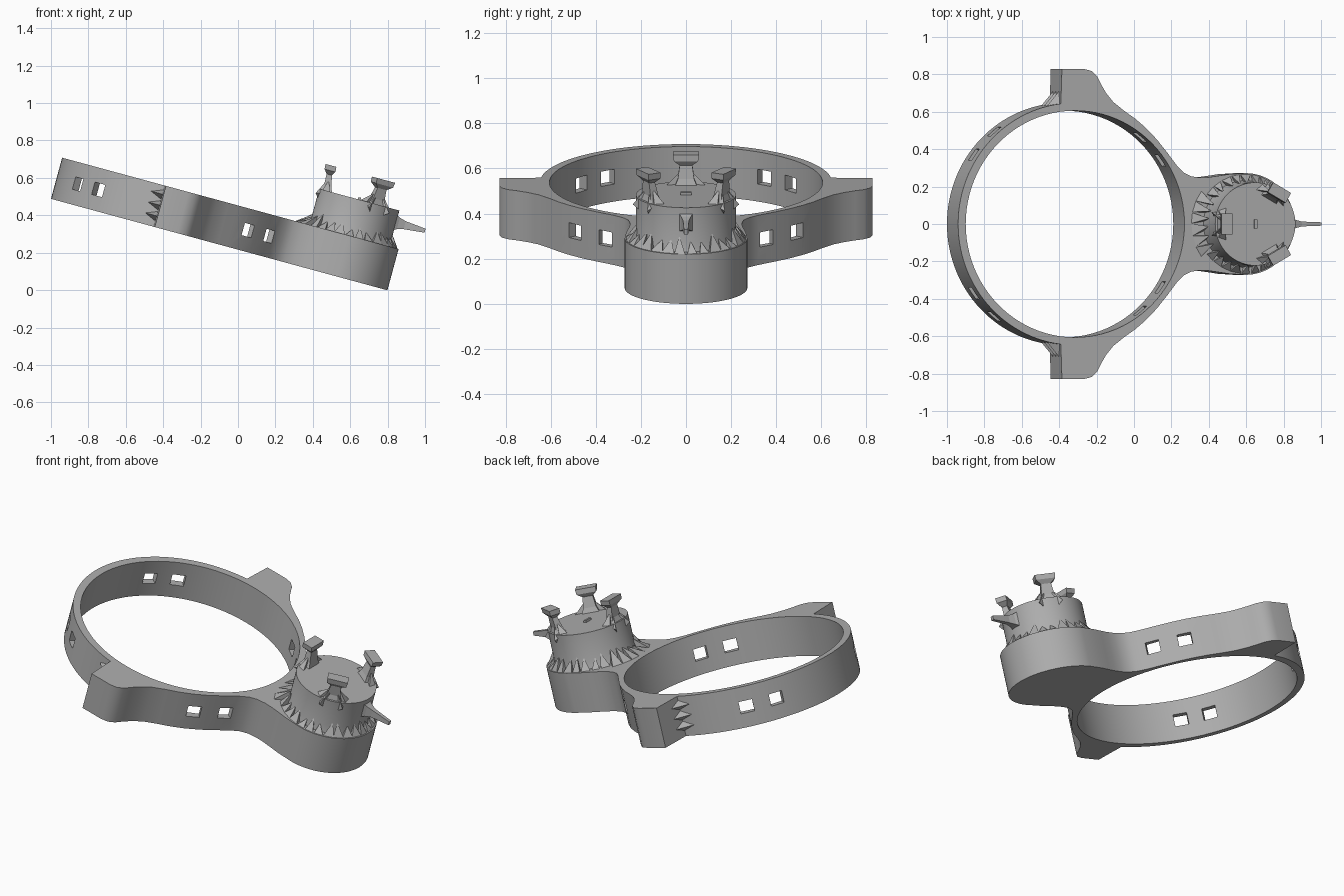
import bpy, bmesh, math, random
from math import cos, sin, radians
from mathutils import Matrix, Vector

cube = bpy.data.objects.get("Cube")
if cube:
    bpy.data.objects.remove(cube, do_unlink=True)
random.seed(4)

# Everything is built flat, then tilted by this matrix
TILT = Matrix.Translation((-1, 0, 0.488)) @ Matrix.Rotation(radians(15.2), 4, 'Y')
RING, INNER, OUTER, BAND = 0.648, 0.606, 0.648, 0.228
CUP, CUP_R, TOWER_R, TOP = 1.592, 0.272, 0.222, 0.428

grey = bpy.data.materials.new("warm grey")
grey.use_nodes = True
colour = (0.42, 0.42, 0.42, 1)
grey.diffuse_color = colour
grey.node_tree.nodes["Principled BSDF"].inputs["Base Color"].default_value = colour


def make(name, bm, matrix=Matrix()):
    bmesh.ops.recalc_face_normals(bm, faces=bm.faces)
    mesh = bpy.data.meshes.new(name)
    bm.to_mesh(mesh)
    bm.free()
    mesh.materials.append(grey)
    ob = bpy.data.objects.new(name, mesh)
    bpy.context.collection.objects.link(ob)
    ob.matrix_world = TILT @ matrix
    return ob


def smooth(ob, angle=30):
    bpy.ops.object.select_all(action='DESELECT')
    ob.select_set(True)
    bpy.context.view_layer.objects.active = ob
    bpy.ops.object.shade_smooth_by_angle(angle=radians(angle))


def bridge(bm, rings):
    """Join closed loops of points into a capped skin."""
    loops = [[bm.verts.new(p) for p in ring] for ring in rings]
    n = len(loops[0])
    for a, b in zip(loops, loops[1:]):
        for i in range(n):
            j = (i + 1) % n
            bm.faces.new((a[i], a[j], b[j], b[i]))
    bm.faces.new(loops[0][::-1])
    bm.faces.new(loops[-1])


def circle(r, z, n=72):
    return [(r * cos(math.tau * i / n), r * sin(math.tau * i / n), z) for i in range(n)]


def loft(name, sections, matrix):
    """Rectangular sections: height, half depth, half width, depth offset."""
    bm = bmesh.new()
    bridge(bm, [[(o - a, -b, h), (o + a, -b, h), (o + a, b, h), (o - a, b, h)]
                for h, a, b, o in sections])
    return make(name, bm, matrix)


def tetra(bm, points):
    v = [bm.verts.new(p) for p in points]
    for f in ((0, 1, 2), (0, 1, 3), (1, 2, 3), (2, 0, 3)):
        bm.faces.new([v[i] for i in f])


def turn(x, degrees):
    return Matrix.Translation((x, 0, 0)) @ Matrix.Rotation(radians(degrees), 4, 'Z')


# Band outline: ring arc, side lug, curved shoulder, cup arc, then mirrored
half = [(RING + OUTER * cos(radians(a)), OUTER * sin(radians(a)))
        for a in [180 - 83 * i / 28 for i in range(29)]]
half += [(0.575, 0.828), (0.70, 0.828), (0.74, 0.818), (0.77, 0.79), (0.79, 0.75),
         (0.82, 0.70), (0.86, 0.652), (0.92, 0.605), (0.98, 0.564), (1.04, 0.514),
         (1.10, 0.453), (1.16, 0.38), (1.21, 0.315), (1.25, 0.275), (1.29, 0.255),
         (1.34, 0.248), (1.39, 0.25), (1.44, 0.257), (1.50, 0.266)]
half += [(CUP + CUP_R * cos(radians(a)), CUP_R * sin(radians(a)))
         for a in range(90, -1, -5)]
outline = half + [(x, -y) for x, y in half[-2:0:-1]]
bm = bmesh.new()
bridge(bm, [[(x, y, z) for x, y in outline] for z in (0, BAND)])
band = make("band", bm)

# Cut the round opening and the radial windows
cutters = []
bm = bmesh.new()
bridge(bm, [circle(INNER, z, 96) for z in (-0.1, 0.4)])
cutters.append(make("opening_cutter", bm, Matrix.Translation((RING, 0, 0))))
for angle in (34, 50, 130, 145):
    for side in (1, -1):
        bm = bmesh.new()
        bmesh.ops.create_cube(bm, size=1, matrix=Matrix.Translation((0.66, 0, 0.114))
                              @ Matrix.Diagonal((0.3, 0.075, 0.068, 1)))
        cutters.append(make("window_cutter", bm, turn(RING, side * angle)))
bpy.context.view_layer.objects.active = band
for cutter in cutters:
    cutter.hide_render = True
    mod = band.modifiers.new("cut", 'BOOLEAN')
    mod.operation, mod.solver, mod.object = 'DIFFERENCE', 'EXACT', cutter
    bpy.ops.object.modifier_apply(modifier=mod.name)
    bpy.data.objects.remove(cutter, do_unlink=True)
smooth(band)

# Round tower on the cup
bm = bmesh.new()
bridge(bm, [circle(r, z) for r, z in ((0.235, BAND - 0.01), (TOWER_R, 0.27), (TOWER_R, TOP))])
smooth(make("tower", bm, Matrix.Translation((CUP, 0, 0))))

# Jagged spikes leaning on the tower around the cup rim
bm = bmesh.new()
count = 30
for i in range(count):
    a = math.tau * (i + 0.5) / count
    reach = CUP_R - 0.004 + (0.035 if cos(a) < -0.75 else 0)
    h = BAND + random.uniform(0.035, 0.08)
    w = random.uniform(0.08, 0.12)
    skew = random.uniform(-0.05, 0.05)
    tetra(bm, [(reach * cos(a - w), reach * sin(a - w), BAND - 0.002),
               (reach * cos(a + w), reach * sin(a + w), BAND - 0.002),
               (0.19 * cos(a), 0.19 * sin(a), BAND - 0.002),
               (0.218 * cos(a + skew), 0.218 * sin(a + skew), h)])
make("rim_spikes", bm, Matrix.Translation((CUP, 0, 0)))

# Three flared posts on the tower, each with small spikes at its foot
for name, angle in (("inner_post", 180), ("left_post", 60), ("right_post", -60)):
    loft(name, [(0.41, 0.035, 0.055, 0.18), (0.455, 0.02, 0.036, 0.182),
                (0.515, 0.015, 0.028, 0.19), (0.537, 0.03, 0.054, 0.192),
                (0.565, 0.03, 0.057, 0.194)], turn(CUP, angle))
    bm = bmesh.new()
    for s in (1, -1):
        tetra(bm, [(0.16, s * 0.09, TOP - 0.004), (0.205, s * 0.075, TOP - 0.004),
                   (0.18, 0, TOP - 0.004), (0.185, s * 0.025, 0.485)])
        tetra(bm, [(0.235, s * 0.065, 0.40), (0.20, s * 0.02, 0.36),
                   (0.18, s * 0.06, 0.42), (0.20, s * 0.02, 0.47)])
    make(name + "_spikes", bm, turn(CUP, angle))

# Tapered peg pointing out of the tower
outward = Matrix.Translation((CUP, 0, 0.36)) @ Matrix.Rotation(radians(90), 4, 'Y')
loft("peg", [(0.19, 0.055, 0.045, 0), (0.235, 0.032, 0.022, 0),
             (0.27, 0.022, 0.013, 0), (0.383, 0.011, 0.009, 0)], outward)

# Small raised tab in the middle of the tower top
loft("tower_tab", [(TOP - 0.01, 0.008, 0.025, 0), (TOP + 0.012, 0.008, 0.025, 0)],
     Matrix.Translation((CUP, 0, 0)))

# Small gussets where each lug meets the ring
for name, s in (("left_lug_gussets", 1), ("right_lug_gussets", -1)):
    bm = bmesh.new()
    for z in (0.06, 0.12, 0.18):
        tetra(bm, [(0.50, s * 0.625, z), (0.58, s * 0.63, z - 0.04),
                   (0.58, s * 0.63, z + 0.035), (0.58, s * 0.72, z)])
    make(name, bm)
